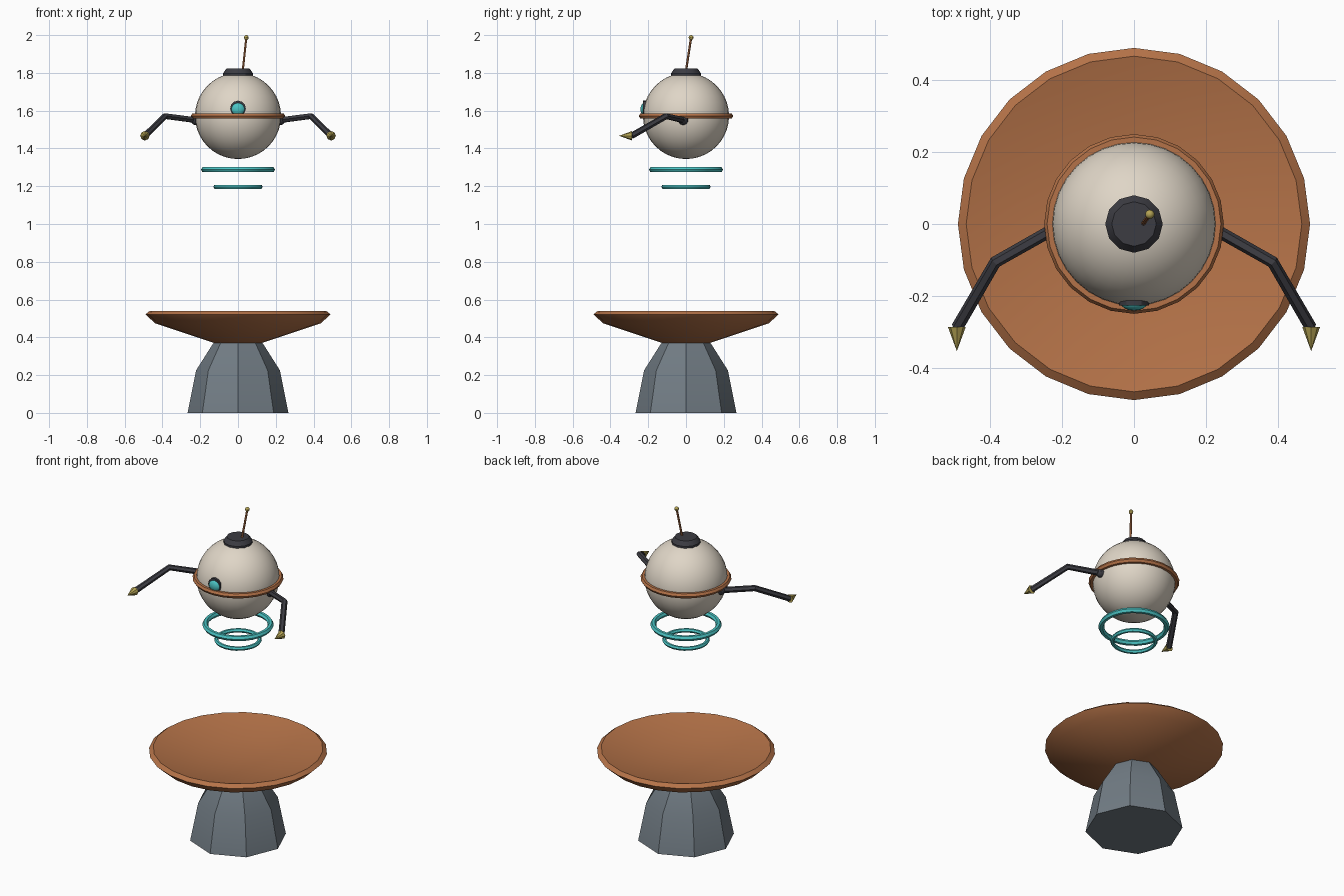
import bpy, bmesh
from math import pi, radians
from mathutils import Matrix

cube = bpy.data.objects.get("Cube")
if cube:
    bpy.data.objects.remove(cube, do_unlink=True)


def material(name, rgb):
    m = bpy.data.materials.new(name)
    m.use_nodes = True
    m.diffuse_color = (*rgb, 1)
    m.node_tree.nodes["Principled BSDF"].inputs["Base Color"].default_value = (*rgb, 1)
    return m


CREAM = material("cream_shell", (0.74, 0.67, 0.57))
COPPER = material("copper", (0.46, 0.17, 0.065))
DARK = material("dark_metal", (0.045, 0.045, 0.055))
STONE = material("slate_stone", (0.165, 0.2, 0.23))
TEAL = material("teal_glow", (0.07, 0.55, 0.55))
GOLD = material("gold", (0.46, 0.37, 0.09))


def finish(name, mat):
    """Name, colour and shade the active object."""
    ob = bpy.context.object
    ob.name = ob.data.name = name
    ob.data.materials.clear()
    ob.data.materials.append(mat)
    bpy.ops.object.transform_apply(location=False, rotation=True, scale=True)
    bpy.ops.object.shade_smooth_by_angle(angle=radians(30))
    return ob


def activate(ob):
    bpy.context.collection.objects.link(ob)
    bpy.ops.object.select_all(action='DESELECT')
    ob.select_set(True)
    bpy.context.view_layer.objects.active = ob


def lathe(name, profile, sides, mat):
    """Spin an (r, z) profile around the z axis."""
    bm = bmesh.new()
    verts = [bm.verts.new((r, 0, z)) for r, z in profile]
    edges = [bm.edges.new(pair) for pair in zip(verts, verts[1:])]
    bmesh.ops.spin(bm, geom=verts + edges, cent=(0, 0, 0), axis=(0, 0, 1),
                   angle=2 * pi, steps=sides, use_merge=True)
    bmesh.ops.remove_doubles(bm, verts=bm.verts, dist=0.0005)
    bmesh.ops.recalc_face_normals(bm, faces=bm.faces)
    me = bpy.data.meshes.new(name)
    bm.to_mesh(me)
    bm.free()
    activate(bpy.data.objects.new(name, me))
    return finish(name, mat)


def ring(name, z, major, minor, mat):
    bpy.ops.mesh.primitive_torus_add(location=(0, 0, z), major_radius=major,
                                     minor_radius=minor, major_segments=24,
                                     minor_segments=6)
    return finish(name, mat)


def ball(name, loc, size, mat, segments=24, rings=16):
    bpy.ops.mesh.primitive_uv_sphere_add(segments=segments, ring_count=rings,
                                         radius=1, location=loc)
    bpy.context.object.scale = size
    return finish(name, mat)


def tube(name, points, radius, mat):
    """Six-sided mitred tube along a polyline."""
    cu = bpy.data.curves.new(name, 'CURVE')
    cu.dimensions = '3D'
    cu.bevel_depth = radius
    cu.bevel_resolution = 1
    cu.use_fill_caps = True
    sp = cu.splines.new('POLY')
    sp.points.add(len(points) - 1)
    for p, co in zip(sp.points, points):
        p.co = (*co, 1)
    activate(bpy.data.objects.new(name, cu))
    bpy.ops.object.convert(target='MESH')
    return finish(name, mat)


# Pedestal and shallow dish
lathe("pedestal", [(0, 0), (0.267, 0), (0.222, 0.225), (0.127, 0.375), (0, 0.375)],
      8, STONE)
lathe("dish", [(0, 0.37), (0.125, 0.37), (0.44, 0.475), (0.49, 0.522),
               (0.467, 0.54), (0.4, 0.523), (0.22, 0.49), (0, 0.475)], 24, COPPER)

# Floating body with belt and top cap
BODY_Z = 1.572
ball("body", (0, 0, BODY_Z), (0.228,) * 3, CREAM, 32, 20)
ring("belt", BODY_Z, 0.234, 0.016, COPPER)
lathe("top_cap", [(0, 1.77), (0.08, 1.785), (0.08, 1.797), (0.062, 1.822), (0, 1.822)],
      12, DARK)

# Antenna
tip = (0.044, 0.027, 1.987)
tube("antenna_rod", [(0.025, 0, 1.81), tip], 0.006, COPPER)
ball("antenna_tip", tip, (0.013,) * 3, GOLD, 10, 8)

# Eye on the front, above the belt
bpy.ops.mesh.primitive_cylinder_add(vertices=12, radius=0.042, depth=0.045,
                                    location=(0, -0.204, 1.611), rotation=(pi / 2, 0, 0))
finish("eye_socket", DARK)
ball("eye_lens", (0, -0.22, 1.608), (0.037, 0.021, 0.034), TEAL, 16, 10)

# Arms with shoulder joints and pointed tips
for side, s in (("left", 1), ("right", -1)):
    ball(side + "_shoulder", (s * 0.225, -0.015, 1.55), (0.026,) * 3, DARK, 10, 8)
    tube(side + "_arm", [(s * 0.225, -0.015, 1.55), (s * 0.386, -0.106, 1.571),
                         (s * 0.492, -0.288, 1.467)], 0.017, DARK)
    bpy.ops.mesh.primitive_cone_add(vertices=8, radius1=0.025, radius2=0, depth=0.068,
                                    location=(s * 0.493, -0.32, 1.467),
                                    rotation=(pi / 2, 0, 0))
    finish(side + "_arm_tip", GOLD)

# Hover rings below the body
ring("upper_hover_ring", 1.288, 0.18, 0.016, TEAL)
ring("lower_hover_ring", 1.197, 0.119, 0.012, TEAL)
